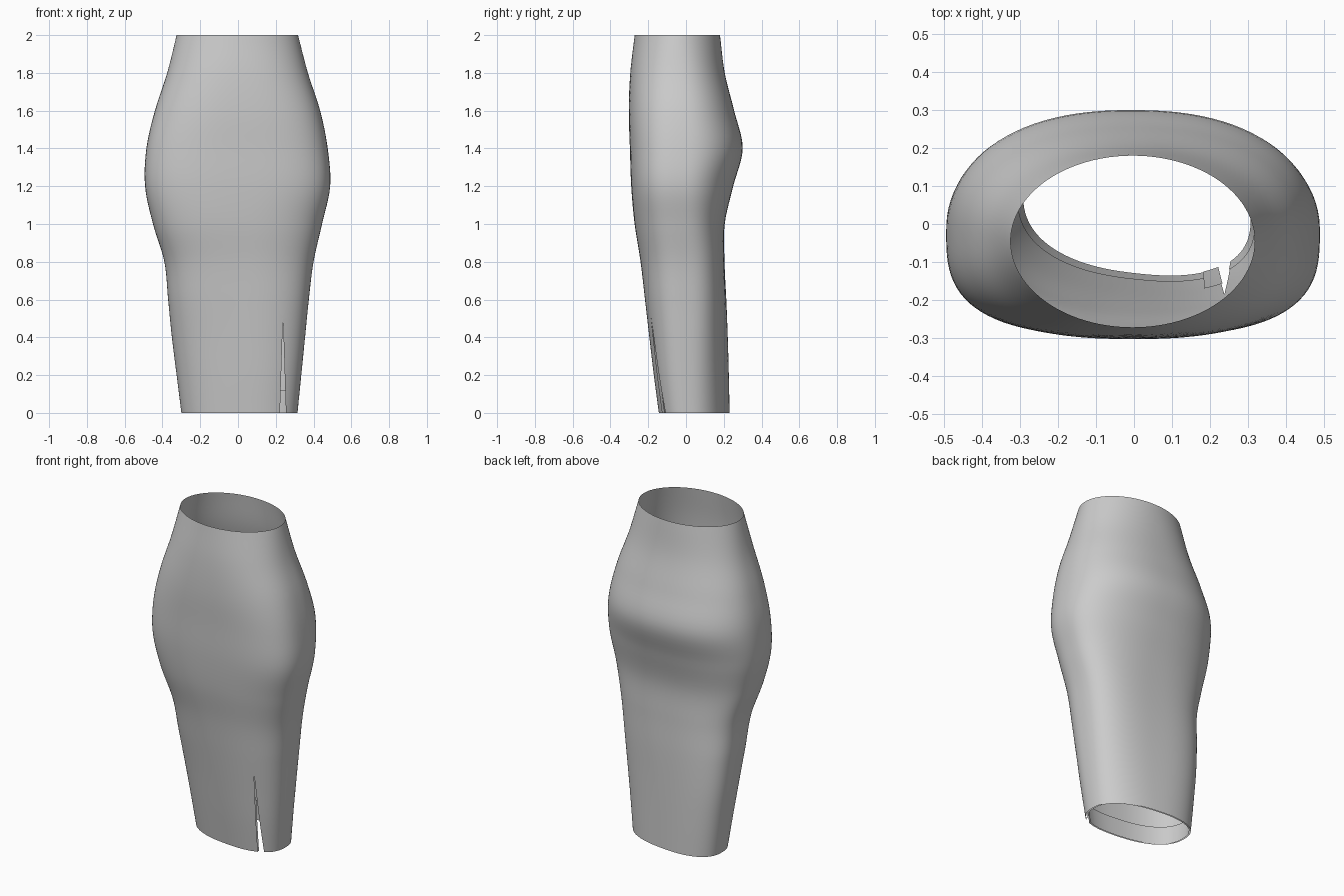
import bpy
import bmesh
from math import acos, cos, pi, sin

default = bpy.data.objects.get("Cube")
if default:
    bpy.data.objects.remove(default, do_unlink=True)

# Outline at even heights, hem to waist
STEP = 0.2
X_MIN = [-.30, -.325, -.35, -.37, -.39, -.45, -.492, -.485, -.44, -.375, -.325]
X_MAX = [.315, .335, .355, .375, .40, .445, .488, .475, .435, .37, .318]
Y_FRONT = [-.138, -.165, -.19, -.215, -.24, -.272, -.29, -.297, -.303, -.295, -.272]
Y_BACK = [.225, .22, .215, .21, .203, .205, .25, .30, .255, .205, .18]
Y_MID = [.045, .03, .015, 0, -.01, -.02, -.02, -.02, -.03, -.04, -.045]
N_FRONT = [2.4, 2.4, 2.4, 2.5, 2.6, 2.8, 3, 2.9, 2.6, 2.3, 2]
N_BACK = [2.4, 2.6, 2.8, 2.9, 2.8, 2.5, 2.3, 2.3, 2.3, 2.2, 2]
SKEW = [.11, .10, .08, .05, .02, 0, 0, 0, 0, 0, 0]
SLIT_X, SLIT_TOP = 0.238, 0.51


def sample(values, z):
    """Smooth curve through evenly spaced values."""
    s = z / STEP
    i = min(int(s), len(values) - 2)
    t = s - i
    p1, p2 = values[i], values[i + 1]
    p0 = values[i - 1] if i else 2 * p1 - p2
    p3 = values[i + 2] if i + 2 < len(values) else 2 * p2 - p1
    return p1 + t / 2 * (p2 - p0 + t * (2 * p0 - 5 * p1 + 4 * p2 - p3
                                        + t * (3 * (p1 - p2) + p3 - p0)))


def point(u, z, inset=0.0):
    """Point on the cloth: u runs round from one slit edge to the other."""
    lo, hi = sample(X_MIN, z), sample(X_MAX, z)
    cx, a = (lo + hi) / 2, (hi - lo) / 2 - inset
    mid = sample(Y_MID, z)
    gap = 0.016 * max(0, 1 - z / SLIT_TOP)
    nf = sample(N_FRONT, z)
    start, end = (-acos(((SLIT_X + side * gap - cx) / a) ** (nf / 2)) for side in (1, -1))
    angle = start + u * (end + 2 * pi - start)
    c, s = cos(angle), sin(angle)
    n = sample(N_BACK, z) if s > 0 else nf
    depth = (sample(Y_BACK, z) - mid if s > 0 else mid - sample(Y_FRONT, z)) - inset
    x = a * abs(c) ** (2 / n) * (1 if c > 0 else -1)
    y = depth * abs(s) ** (2 / n) * (1 if s > 0 else -1)
    return cx + x, mid + y - sample(SKEW, z) * x, z


def cloth(name, u_range, heights, columns, material, inset=0.0):
    bm = bmesh.new()
    rows = []
    for z in heights:
        rows.append([bm.verts.new(point(u_range[0] + (u_range[1] - u_range[0]) * i / columns, z, inset))
                     for i in range(columns + 1)])
    for low, high in zip(rows, rows[1:]):
        for i in range(columns):
            bm.faces.new((low[i], low[i + 1], high[i + 1], high[i]))
    bmesh.ops.remove_doubles(bm, verts=bm.verts, dist=0.0001)
    mesh = bpy.data.meshes.new(name)
    bm.to_mesh(mesh)
    bm.free()
    obj = bpy.data.objects.new(name, mesh)
    bpy.context.collection.objects.link(obj)
    mesh.materials.append(material)
    mesh.shade_smooth()
    return obj


grey = bpy.data.materials.new("grey fabric")
grey.use_nodes = True
colour = (0.6, 0.6, 0.6, 1)
grey.diffuse_color = colour
grey.node_tree.nodes["Principled BSDF"].inputs["Base Color"].default_value = colour

# Skirt body, split by the front slit
below = [SLIT_TOP * i / 14 for i in range(15)]
above = [SLIT_TOP + (2 - SLIT_TOP) * i / 45 for i in range(1, 46)]
cloth("skirt_body", (0, 1), below + above, 96, grey)

# Turned-up hem inside the bottom opening
cloth("hem_facing", (0, 1), [0, 0.04, 0.08, 0.12], 96, grey, 0.008)

# Folded facing behind the slit edge
cloth("slit_facing", (0.97, 1), [0.35 * i / 8 for i in range(9)], 4, grey, 0.01)
